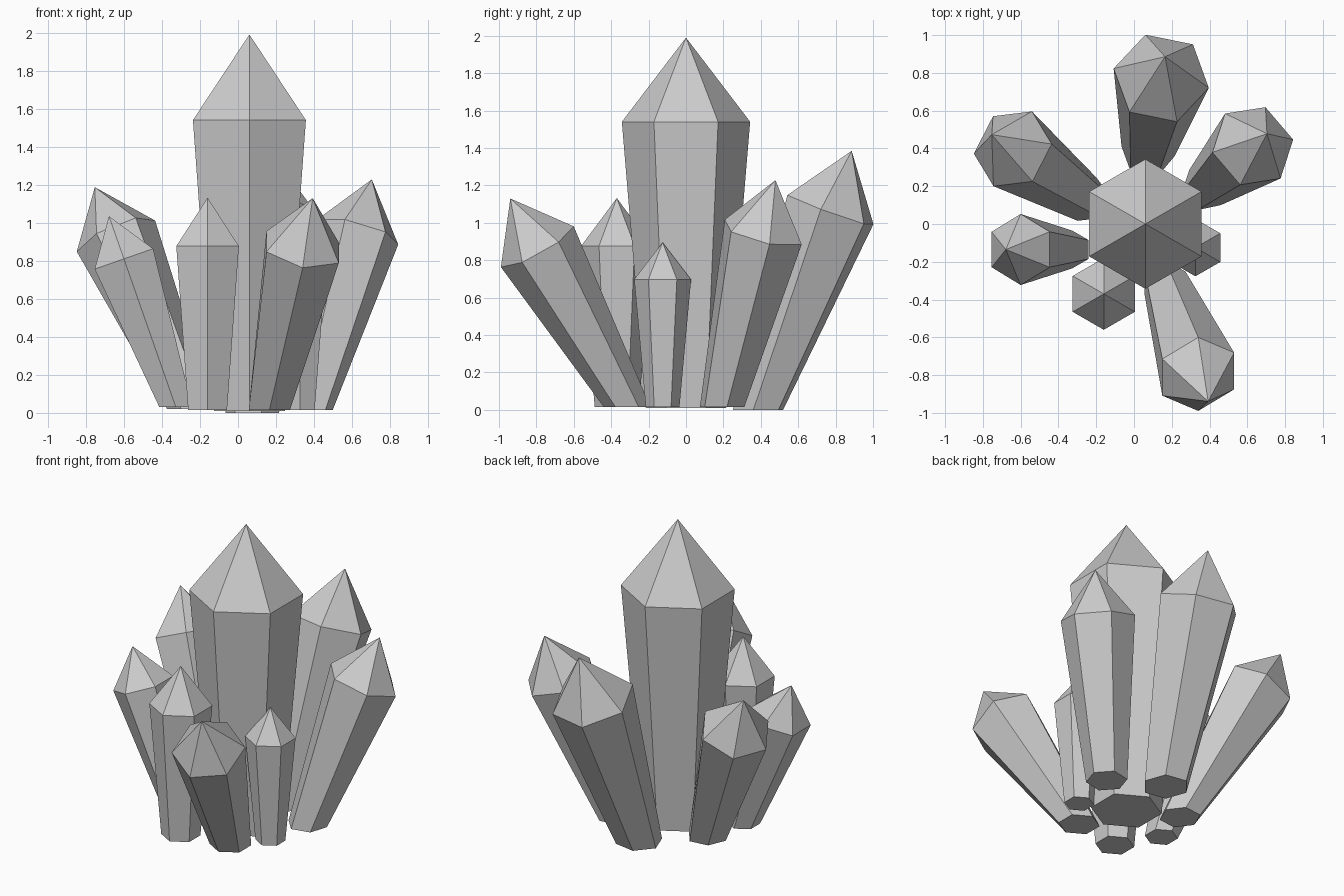
import bpy, bmesh
from math import sin, cos, pi, radians
from mathutils import Vector

if "Cube" in bpy.data.objects:
    bpy.data.objects.remove(bpy.data.objects["Cube"])


def crystal(name, base, base_r, ring, ring_r, tip, azimuth):
    """Six-sided tapered shaft with a flat foot, tilted shoulder ring and pointed tip."""
    base, ring = Vector(base), Vector(ring)
    axis = (ring - base).normalized()
    a = radians(azimuth)
    # shoulder plane is square to the axis, with one corner facing the azimuth
    u = Vector((cos(a), sin(a), -(axis.x * cos(a) + axis.y * sin(a)) / axis.z)).normalized()
    v = axis.cross(u)
    bm = bmesh.new()
    foot, shoulder = [], []
    for i in range(6):
        t = i * pi / 3
        foot.append(bm.verts.new(base + base_r * Vector((cos(a + t), sin(a + t), 0))))
        shoulder.append(bm.verts.new(ring + ring_r * (u * cos(t) + v * sin(t))))
    apex = bm.verts.new(ring + axis * tip)
    bm.faces.new(foot[::-1])
    for i in range(6):
        j = (i + 1) % 6
        bm.faces.new((foot[i], foot[j], shoulder[j], shoulder[i]))
        bm.faces.new((shoulder[i], shoulder[j], apex))
    mesh = bpy.data.meshes.new(name)
    bm.to_mesh(mesh)
    bm.free()
    bpy.context.collection.objects.link(bpy.data.objects.new(name, mesh))


# name, foot centre, foot radius, shoulder centre, shoulder radius, tip length, corner azimuth
crystal("main_crystal", (0.06, 0, 0.01), 0.215, (0.06, 0, 1.54), 0.343, 0.45, 90)
crystal("back_crystal", (0.075, 0.385, 0), 0.143, (0.144, 0.772, 1.07), 0.257, 0.335, 110)
crystal("back_left_crystal", (-0.249, 0.132, 0.02), 0.125, (-0.642, 0.398, 0.93), 0.223, 0.29, 187)
crystal("back_right_crystal", (0.376, 0.193, 0.015), 0.125, (0.629, 0.413, 0.951), 0.226, 0.294, 72)
crystal("left_crystal", (-0.327, -0.135, 0.03), 0.1, (-0.6, -0.135, 0.81), 0.188, 0.238, 90)
crystal("front_left_crystal", (-0.16, -0.37, 0.015), 0.118, (-0.16, -0.37, 0.877), 0.19, 0.255, 90)
crystal("right_crystal", (0.325, -0.125, 0.015), 0.09, (0.325, -0.125, 0.697), 0.152, 0.198, 90)
crystal("front_right_crystal", (0.165, -0.315, 0.015), 0.125, (0.34, -0.795, 0.872), 0.223, 0.3, -90)
